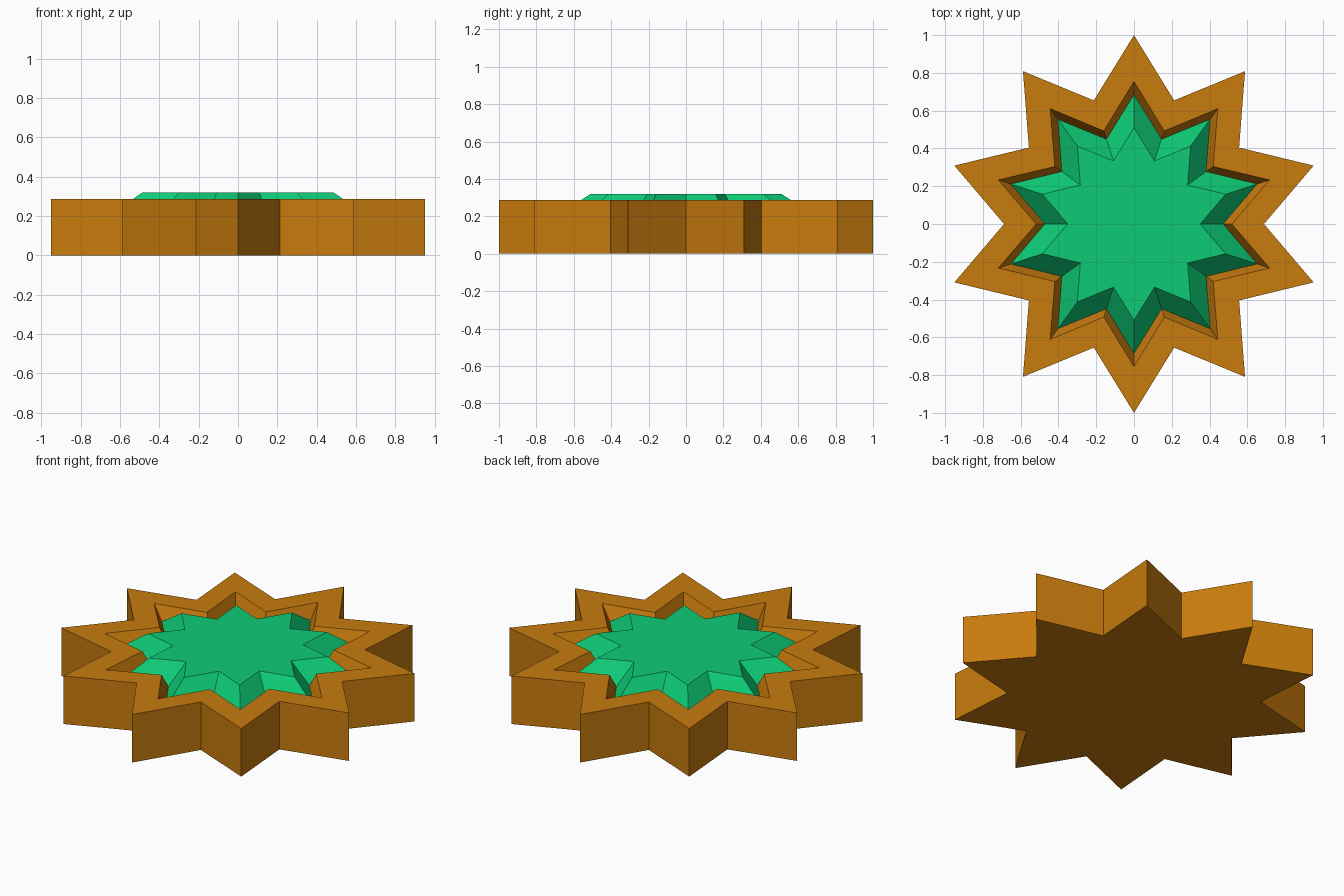
import bpy
import bmesh
from math import sin, cos, pi

cube = bpy.data.objects.get("Cube")
if cube:
    bpy.data.objects.remove(cube, do_unlink=True)

POINTS = 10


def material(name, rgb):
    mat = bpy.data.materials.new(name)
    mat.use_nodes = True
    mat.diffuse_color = (*rgb, 1)
    mat.node_tree.nodes["Principled BSDF"].inputs["Base Color"].default_value = (*rgb, 1)
    return mat


def star_ring(bm, tip, valley, z):
    """Loop of star corners, with one tip pointing to the back."""
    verts = []
    for i in range(2 * POINTS):
        r = valley if i % 2 else tip
        a = pi / 2 + i * pi / POINTS
        verts.append(bm.verts.new((r * cos(a), r * sin(a), z)))
    return verts


def star_solid(name, levels, mat):
    """Stack star loops given as (tip radius, valley radius, height), capped at both ends."""
    bm = bmesh.new()
    rings = [star_ring(bm, *level) for level in levels]
    for low, high in zip(rings, rings[1:]):
        for i in range(len(low)):
            j = (i + 1) % len(low)
            bm.faces.new((low[i], low[j], high[j], high[i]))
    bm.faces.new(rings[0][::-1])
    bm.faces.new(rings[-1])
    bmesh.ops.recalc_face_normals(bm, faces=bm.faces)
    mesh = bpy.data.meshes.new(name)
    bm.to_mesh(mesh)
    bm.free()
    mesh.materials.append(mat)
    obj = bpy.data.objects.new(name, mesh)
    bpy.context.collection.objects.link(obj)
    return obj


gold = material("amber gold", (0.58, 0.2, 0.004))
green = material("emerald green", (0.004, 0.6, 0.18))

# Star-shaped setting with a sloped recess in its top
star_solid("star_setting", [
    (1.0, 0.688, 0.0),
    (1.0, 0.688, 0.287),
    (0.755, 0.518, 0.287),
    (0.685, 0.472, 0.205),
], gold)

# Bevelled star gem seated in the recess
star_solid("star_gem", [
    (0.685, 0.472, 0.205),
    (0.51, 0.351, 0.32),
], green)
